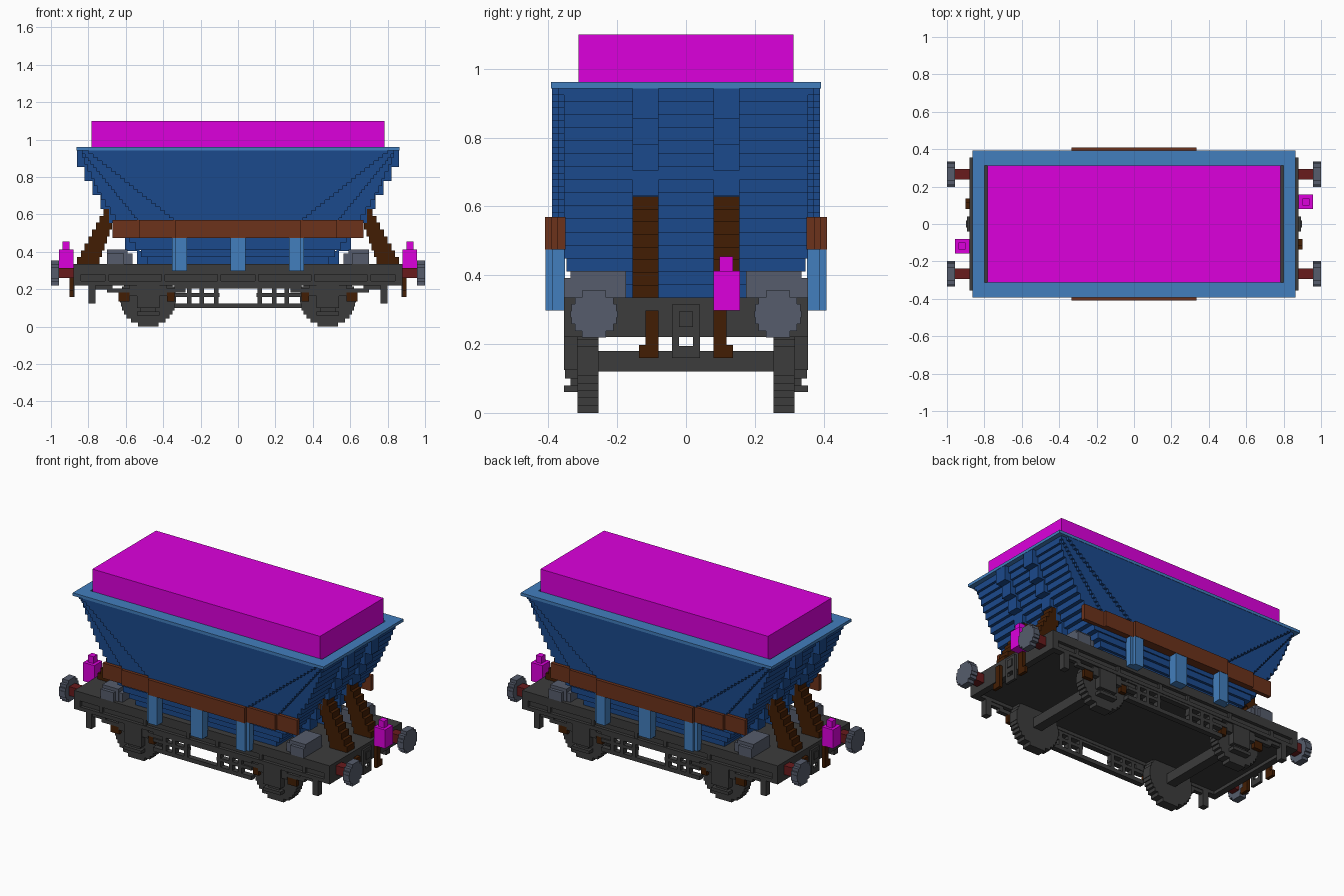
import bpy, bmesh, math
from mathutils import Vector, Matrix

if "Cube" in bpy.data.objects:
    bpy.data.objects.remove(bpy.data.objects["Cube"])

V = 0.0195  # block size


def material(name, rgb):
    m = bpy.data.materials.new(name)
    m.use_nodes = True
    m.diffuse_color = (*rgb, 1)
    m.node_tree.nodes["Principled BSDF"].inputs["Base Color"].default_value = (*rgb, 1)
    return m


MAGENTA = material("magenta", (0.72, 0.0, 0.72))
BLUE = material("deep_blue", (0.011, 0.068, 0.265))
LIGHT = material("light_blue", (0.055, 0.21, 0.51))
RUST = material("rust_brown", (0.15, 0.032, 0.011))
BROWN = material("dark_brown", (0.055, 0.0125, 0.001))
GREY = material("dark_grey", (0.045, 0.045, 0.045))
SLATE = material("slate_grey", (0.093, 0.108, 0.15))
RED = material("dark_red", (0.14, 0.011, 0.012))


def build(name, mat, boxes, mirror=""):
    """Boxes are (x0, x1, y0, y1, z0, z1); mirror holds x, y, or r for a half turn."""
    flips = [(1, 1)]
    if "x" in mirror:
        flips += [(-a, b) for a, b in flips]
    if "y" in mirror:
        flips += [(a, -b) for a, b in flips]
    if "r" in mirror:
        flips += [(-a, -b) for a, b in flips]
    bm = bmesh.new()
    for x0, x1, y0, y1, z0, z1 in boxes:
        for a, b in flips:
            loc = Vector((a * (x0 + x1) / 2, b * (y0 + y1) / 2, (z0 + z1) / 2))
            size = Matrix.Diagonal((x1 - x0, y1 - y0, z1 - z0, 1))
            bmesh.ops.create_cube(bm, size=1, matrix=Matrix.Translation(loc) @ size)
    me = bpy.data.meshes.new(name)
    bm.to_mesh(me)
    bm.free()
    me.materials.append(mat)
    ob = bpy.data.objects.new(name, me)
    bpy.context.collection.objects.link(ob)


def disc_rows(radius, rows):
    """Half width, bottom and top of each row of a stepped disc."""
    h = 2 * radius / rows
    for i in range(rows):
        z = -radius + i * h
        yield math.sqrt(radius ** 2 - (z + h / 2) ** 2), z, z + h


def lerp(points, z):
    for (z0, a), (z1, b) in zip(points, points[1:]):
        if z <= z1:
            return a + (b - a) * (z - z0) / (z1 - z0)
    return points[-1][1]


# Hopper: stepped layers, with side panels that bulge towards the middle
END = [(0.335, 0.49), (0.48, 0.61), (0.6, 0.69), (0.69, 0.75), (0.85, 0.825), (0.943, 0.862)]
RIB = [(0.335, 0.48), (0.48, 0.605), (0.855, 0.82), (0.943, 0.862)]
OUTER = [(0.56, 0.53), (0.943, 0.842)]
INNER = [(0.56, 0.33), (0.943, 0.81)]
WIDTH = [(0.335, 0.315), (0.43, 0.355)]
BASE, TOP, COUNT = 0.335, 0.943, 16
step = (TOP - BASE) / COUNT
hull, ribs, panels = [], [], []
for i in range(COUNT):
    z0 = BASE + i * step
    length = lerp(END, z0 + step / 2) - V
    w = lerp(WIDTH, z0)
    hull.append((-length, length, -w, w, z0, z0 + step))
for k in range(8):
    z0 = 0.855 - 0.075 * k
    z1 = z0 + 0.075 if k else TOP
    length = lerp(RIB, z1)
    ribs.append((length - 4 * V, length, 0.08, 0.155, z0, z1))
for i in range(8, 2 * COUNT):
    z0 = BASE + i * step / 2
    for line, y in ((OUTER, 0.3725), (INNER, 0.39)):
        half = lerp(line, max(z0 + step / 4, 0.56))
        panels.append((-half, half, -y, y, z0, z0 + step / 2))
build("hopper_body", BLUE, hull)
build("hopper_end_ribs", BLUE, ribs, "xy")
build("hopper_side_panels", BLUE, panels)

# Rim and load
build("hopper_rim_ends", LIGHT, [(0.798, 0.864, -0.392, 0.392, 0.943, 0.961)], "x")
build("hopper_rim_sides", LIGHT, [(-0.798, 0.798, 0.313, 0.392, 0.943, 0.961)], "y")
build("hopper_inside", GREY, [(-0.798, 0.798, -0.313, 0.313, 0.942, 0.948)])
build("load_block", MAGENTA, [(-0.784, 0.784, -0.313, 0.313, 0.946, 1.10)])

# Side beam and its pillars
build("side_beam_middle", RUST, [(-0.333, 0.333, 0.352, 0.41, 0.475, 0.57)], "y")
build("side_beam_ends", RUST, [(0.333, 0.53, 0.352, 0.391, 0.475, 0.57),
                               (0.53, 0.67, 0.35, 0.375, 0.475, 0.57)], "xy")
build("middle_pillars", LIGHT, [(-0.04, 0.04, 0.352, 0.408, 0.297, 0.475)], "y")
build("outer_pillars", LIGHT, [(0.273, 0.333, 0.352, 0.408, 0.297, 0.475),
                               (0.333, 0.353, 0.352, 0.39, 0.297, 0.475)], "xy")

# Leaning end struts
strut = []
for i in range(8):
    x1 = 0.86 - 0.02 * i
    strut.append((x1 - 0.12 + 0.007 * i, x1, 0.08, 0.155,
                  0.335 + i * 0.0368, 0.335 + (i + 1) * 0.0368))
build("end_struts", BROWN, strut, "xy")

# Underframe
build("deck", GREY, [(-0.86, 0.86, -0.335, 0.335, 0.24, 0.335)])
build("sole_bars", GREY, [(-0.86, 0.86, 0.315, 0.355, 0.28, 0.335),
                          (-0.86, 0.86, 0.315, 0.355, 0.22, 0.243)], "y")
build("sole_bar_brackets", GREY, [(x - 0.01, x + 0.01, 0.32, 0.35, 0.24, 0.285)
                                  for x in (0.1, 0.4, 0.7)], "xy")
build("headstocks", GREY, [(0.84, 0.88, -0.355, 0.355, 0.22, 0.335)], "x")
build("corner_pegs", GREY, [(0.762, 0.80, 0.315, 0.355, 0.125, 0.22),
                            (0.67, 0.80, 0.32, 0.345, 0.20, 0.222)], "xy")

# Side truss between the wheels
build("truss_rails", GREY, [(-0.34, 0.34, 0.318, 0.352, 0.10, 0.125),
                            (-0.34, -0.10, 0.318, 0.352, 0.16, 0.18),
                            (0.10, 0.34, 0.318, 0.352, 0.16, 0.18),
                            (-0.34, 0.34, 0.318, 0.352, 0.205, 0.222)], "y")
build("truss_posts", GREY, [(x - 0.012, x + 0.012, 0.318, 0.352, 0.10, 0.222)
                            for x in (0.115, 0.195, 0.26)], "xy")

# Wheels, axles, axle boxes and brakes
AX, AZ = 0.48, 0.15
build("wheels", GREY, [(AX - w, AX + w, 0.255, 0.315, AZ + a, AZ + b)
                       for w, a, b in disc_rows(0.15, 14)], "xy")
build("axles", GREY, [(AX - 0.03, AX + 0.03, -0.27, 0.27, 0.12, 0.18)], "x")
build("axle_guards", GREY, [(AX - 0.06, AX + 0.06, 0.31, 0.352, 0.10, 0.225),
                            (AX - 0.10, AX + 0.10, 0.31, 0.345, 0.165, 0.225),
                            (AX - 0.04, AX + 0.04, 0.31, 0.335, 0.08, 0.11),
                            (AX - 0.06, AX + 0.06, 0.31, 0.354, 0.06, 0.08),
                            (AX - 0.20, AX + 0.22, 0.318, 0.345, 0.182, 0.205)], "xy")
build("brake_shoes", BROWN, [(AX + 0.10, AX + 0.16, 0.316, 0.34, 0.135, 0.182),
                             (AX - 0.14, AX - 0.10, 0.316, 0.34, 0.135, 0.182)], "xy")

# Deck boxes beside the hopper ends
build("deck_boxes", SLATE, [(0.59, 0.70, 0.175, 0.335, 0.335, 0.412),
                            (0.61, 0.70, 0.33, 0.355, 0.335, 0.392),
                            (0.565, 0.60, 0.19, 0.33, 0.335, 0.39)], "xy")

# Buffers
BY, BZ = 0.267, 0.287
build("buffer_heads", SLATE, [(0.957, 1.0, BY - w, BY + w, BZ + a, BZ + b)
                              for w, a, b in disc_rows(0.068, 7)], "xy")
build("buffer_shanks", RED, [(0.875, 0.96, BY - 0.028, BY + 0.028, BZ - 0.028, BZ + 0.028)], "xy")

# Coupling hook, hoses and end lamps
build("coupling_hook", GREY, [(0.875, 0.892, -0.04, 0.04, 0.22, 0.315),
                              (0.875, 0.892, 0.02, 0.04, 0.16, 0.22),
                              (0.875, 0.892, -0.04, -0.02, 0.16, 0.22),
                              (0.875, 0.892, -0.02, 0.02, 0.16, 0.195),
                              (0.892, 0.898, -0.02, 0.02, 0.25, 0.295)], "x")
build("brake_hoses", BROWN, [(0.88, 0.90, 0.08, 0.117, 0.16, 0.297),
                             (0.88, 0.90, 0.08, 0.137, 0.16, 0.197)], "xy")
build("end_lamps", MAGENTA, [(0.88, 0.957, 0.08, 0.157, 0.297, 0.413),
                             (0.90, 0.938, 0.098, 0.137, 0.413, 0.455)], "r")
